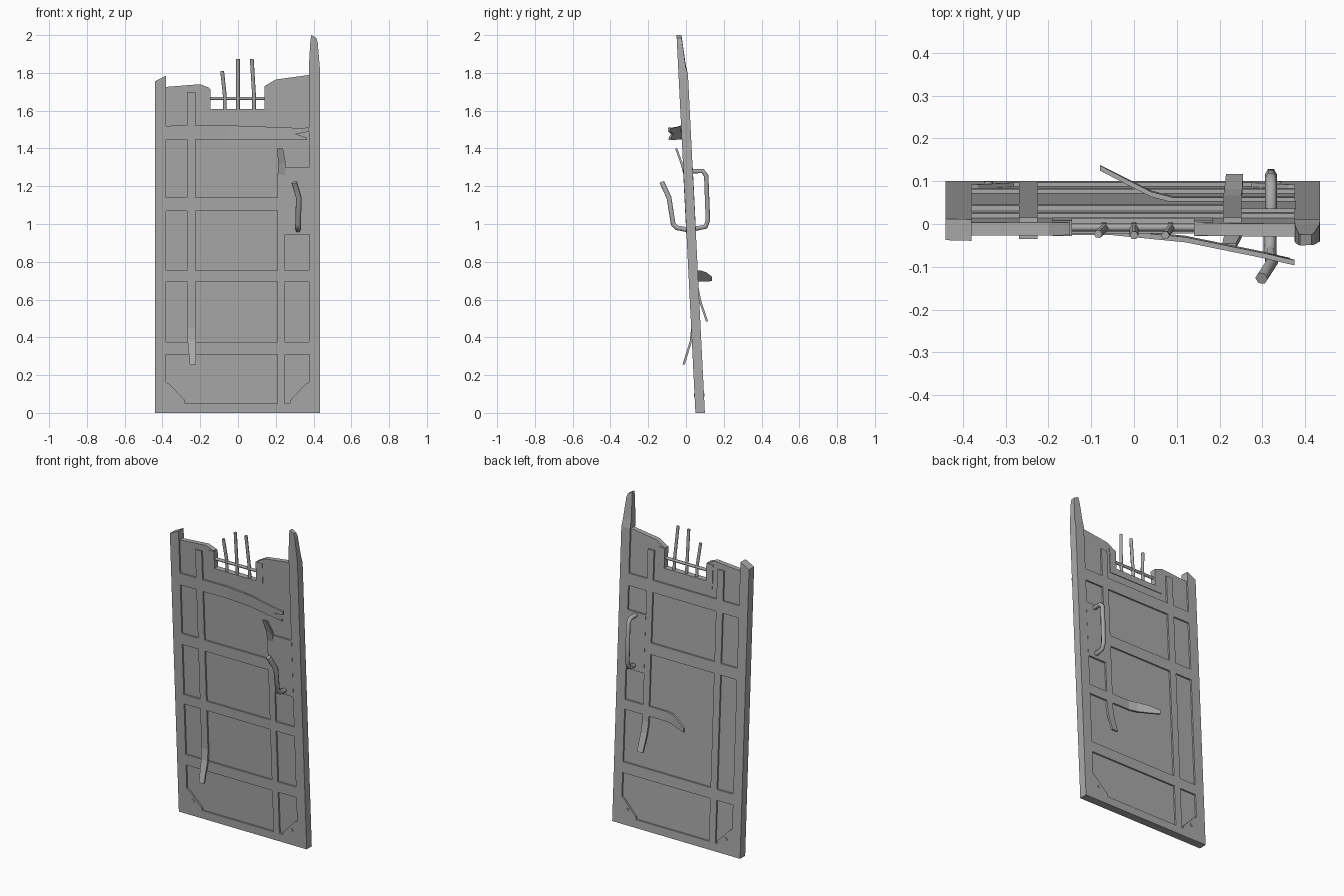
import bpy, bmesh
from mathutils import Vector

cube = bpy.data.objects.get("Cube")
if cube:
    bpy.data.objects.remove(cube)

steel = bpy.data.materials.new("grey_steel")
steel.use_nodes = True
steel.diffuse_color = (0.4, 0.4, 0.4, 1)
steel.node_tree.nodes["Principled BSDF"].inputs["Base Color"].default_value = (0.4, 0.4, 0.4, 1)

HALF = 0.025          # half thickness of the frame
SKIN = 0.015          # half thickness of the panel
STRAP = 0.019         # distance of strap centres from the middle plane


def lean(x, y, z):
    """Tilt the door: its top leans towards the front."""
    return Vector((x, y + 0.075 - 0.05 * z, z))


def add_mesh(name, bm):
    bmesh.ops.recalc_face_normals(bm, faces=bm.faces)
    mesh = bpy.data.meshes.new(name)
    bm.to_mesh(mesh)
    bm.free()
    mesh.materials.append(steel)
    obj = bpy.data.objects.new(name, mesh)
    bpy.context.collection.objects.link(obj)
    return obj


def loft(name, rings):
    """Skin a list of equal point rings and cap both ends."""
    bm = bmesh.new()
    loops = [[bm.verts.new(lean(*p)) for p in ring] for ring in rings]
    n = len(loops[0])
    for a, b in zip(loops, loops[1:]):
        for i in range(n):
            j = (i + 1) % n
            bm.faces.new((a[i], a[j], b[j], b[i]))
    bm.faces.new(loops[0])
    bm.faces.new(loops[-1][::-1])
    return add_mesh(name, bm)


def slab(name, outline, front, back):
    """Extrude an x-z outline through the thickness of the door."""
    return loft(name, [[(x, y, z) for x, z in outline] for y in (front, back)])


def box(name, x0, x1, z0, z1, front=-HALF, back=HALF):
    return slab(name, [(x0, z0), (x1, z0), (x1, z1), (x0, z1)], front, back)


def ribbon(name, path, upright, t=0.006):
    """Flat bar along a path of (x, y, z, half width)."""
    rings = []
    for x, y, z, w in path:
        dx, dz = (w, 0) if upright else (0, w)
        rings.append([(x - dx, y - t, z - dz), (x + dx, y - t, z + dz),
                      (x + dx, y + t, z + dz), (x - dx, y + t, z - dz)])
    return loft(name, rings)


def rod(name, path, radius):
    """Six-sided round bar along a path."""
    curve = bpy.data.curves.new(name, "CURVE")
    curve.dimensions = "3D"
    curve.bevel_depth = radius
    curve.bevel_resolution = 1
    curve.use_fill_caps = True
    spline = curve.splines.new("POLY")
    spline.points.add(len(path) - 1)
    for point, p in zip(spline.points, path):
        point.co = (*lean(*p), 1)
    curve.materials.append(steel)
    obj = bpy.data.objects.new(name, curve)
    bpy.context.collection.objects.link(obj)
    return obj


# Panel with torn upper edge and window gap
slab("panel", [(-0.39, 0.02), (0.385, 0.02), (0.385, 1.79), (0.2, 1.765), (0.14, 1.73),
               (0.14, 1.61), (-0.145, 1.61), (-0.15, 1.72), (-0.2, 1.74), (-0.39, 1.725)],
     -SKIN, SKIN)

# Outer frame
slab("right_stile", [(-0.44, 0), (-0.38, 0), (-0.38, 1.785), (-0.44, 1.755)], -HALF, HALF)
slab("left_stile", [(0.375, 0), (0.435, 0), (0.435, 1.79), (0.375, 1.79)], -HALF, HALF)
loft("left_stile_tip", [
    [(a, -0.025, z), (b, -0.025, z2), (b, back, z2), (a, back, z)]
    for a, b, z, z2, back in ((0.375, 0.435, 1.79, 1.79, 0.025), (0.376, 0.433, 1.85, 1.83, 0.015),
                              (0.383, 0.422, 1.97, 1.96, 0.004), (0.388, 0.415, 2.0, 1.985, 0.0))])
box("bottom_rail", -0.38, 0.375, 0, 0.05)

# Corner gussets with bolts
for side, edge in (("right", -0.38), ("left", 0.375)):
    s = 1 if edge < 0 else -1
    slab(side + "_gusset", [(edge, 0.05), (edge + s * 0.1, 0.05), (edge + s * 0.1, 0.065),
                            (edge + s * 0.015, 0.155), (edge, 0.16)], -HALF, HALF)
    rod(side + "_bolt", [(edge + s * 0.04, -0.029, 0.095), (edge + s * 0.04, 0.029, 0.095)], 0.01)

# Window rim
for name, x0, x1, z0, z1 in (("window_rim_right", -0.19, -0.145, 1.57, 1.715),
                             ("window_rim_left", 0.14, 0.185, 1.57, 1.73),
                             ("window_rim_bottom", -0.145, 0.14, 1.57, 1.61)):
    box(name, x0, x1, z0, z1, -0.017, 0.019)

# Straight horizontal straps on both faces
for name, z, w, y, x0, x1 in (("front_strap_low", 0.343, 0.033, -STRAP, -0.38, 0.375),
                              ("front_strap_mid", 0.725, 0.03, -STRAP, -0.38, 0.375),
                              ("front_strap_high", 1.105, 0.035, -STRAP, -0.38, 0.25),
                              ("back_strap_low", 0.343, 0.033, STRAP, -0.38, 0.375),
                              ("back_strap_high", 1.105, 0.035, STRAP, -0.38, 0.375),
                              ("back_strap_top", 1.483, 0.037, STRAP, -0.38, 0.375)):
    ribbon(name, [(x0, y, z, w), (x1, y, z, w)], False)

# Top front strap, peeled away and split at its end
ribbon("peeled_top_strap", [(-0.38, -STRAP, 1.483, 0.037), (-0.05, -STRAP, 1.485, 0.037),
                            (0.12, -0.036, 1.482, 0.034), (0.3, -0.073, 1.477, 0.032)], False)
ribbon("split_end_upper", [(0.3, -0.073, 1.493, 0.016), (0.335, -0.081, 1.495, 0.014),
                           (0.375, -0.09, 1.5, 0.01)], False)
ribbon("split_end_lower", [(0.3, -0.073, 1.461, 0.016), (0.33, -0.08, 1.457, 0.012),
                           (0.365, -0.088, 1.45, 0.005)], False)

# Middle back strap, broken and bent outwards
ribbon("bent_back_strap", [(0.375, STRAP, 0.725, 0.03), (0.09, STRAP, 0.725, 0.03),
                           (0.04, 0.032, 0.725, 0.03), (-0.02, 0.062, 0.72, 0.025),
                           (-0.08, 0.092, 0.71, 0.012)], False)

# Upright straps, some with bent ends
ribbon("front_right_strap", [(-0.247, -STRAP, 1.7, 0.022), (-0.247, -STRAP, 0.45, 0.022),
                             (-0.245, -0.03, 0.38, 0.022), (-0.238, -0.075, 0.255, 0.017)], True)
ribbon("front_left_strap", [(0.23, -STRAP, 0.05, 0.02), (0.23, -STRAP, 1.26, 0.02),
                            (0.233, -0.032, 1.32, 0.02), (0.222, -0.057, 1.4, 0.016)], True)
ribbon("back_right_strap", [(-0.247, STRAP, 0.05, 0.022), (-0.247, STRAP, 1.7, 0.022)], True)
ribbon("back_left_strap", [(0.23, STRAP, 1.7, 0.021), (0.23, STRAP, 0.66, 0.021),
                           (0.232, 0.03, 0.59, 0.021), (0.235, 0.06, 0.485, 0.02)], True)

# Lock plate and handles
box("lock_plate", 0.25, 0.378, 0.945, 1.3, -0.026, 0.026)
rod("back_handle", [(0.32, 0.02, 1.28), (0.32, 0.078, 1.28), (0.32, 0.095, 1.255),
                    (0.32, 0.092, 1.02), (0.32, 0.078, 0.985), (0.32, 0.02, 0.975)], 0.014)
rod("front_handle", [(0.318, -0.02, 0.97), (0.318, -0.075, 0.98), (0.318, -0.093, 1.0),
                     (0.322, -0.108, 1.14), (0.298, -0.141, 1.22)], 0.015)

# Window bars
rod("window_crossbar", [(-0.15, 0, 1.665), (0.145, 0, 1.665)], 0.009)
for name, x0, x1, top in (("bar_right", -0.07, -0.084, 1.81), ("bar_middle", 0, 0, 1.873),
                          ("bar_left", 0.085, 0.073, 1.873)):
    rod(name, [(x0, 0, 1.6), (x0, -0.002, 1.68), (x1, -0.008, top)], 0.01)
